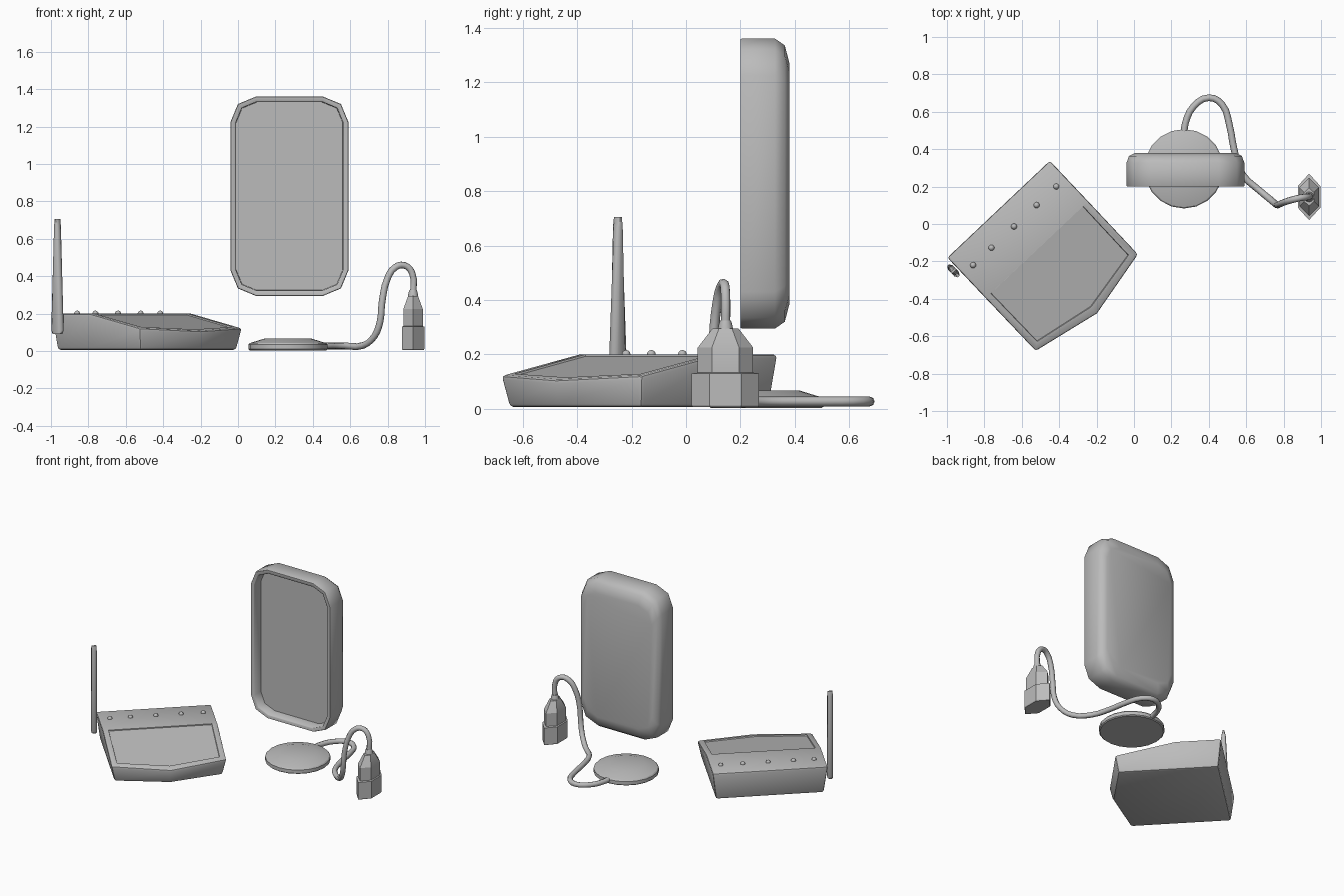
import bpy, bmesh, math
from mathutils import Vector, Matrix

if "Cube" in bpy.data.objects:
    bpy.data.objects.remove(bpy.data.objects["Cube"])

grey = bpy.data.materials.new("mid_grey")
grey.diffuse_color = (0.5, 0.5, 0.5, 1)
grey.use_nodes = True
grey.node_tree.nodes["Principled BSDF"].inputs["Base Color"].default_value = grey.diffuse_color


def finish(name, bm, angle=35):
    bmesh.ops.recalc_face_normals(bm, faces=bm.faces)
    me = bpy.data.meshes.new(name)
    bm.to_mesh(me)
    bm.free()
    me.shade_smooth()
    me.set_sharp_from_angle(angle=math.radians(angle))
    me.materials.append(grey)
    ob = bpy.data.objects.new(name, me)
    bpy.context.collection.objects.link(ob)
    return ob


def loft(name, rings, angle=35):
    """Skin a stack of rings and cap both ends."""
    bm = bmesh.new()
    vs = [[bm.verts.new(p) for p in r] for r in rings]
    n = len(vs[0])
    for a, b in zip(vs, vs[1:]):
        for i in range(n):
            j = (i + 1) % n
            bm.faces.new((a[i], a[j], b[j], b[i]))
    bm.faces.new(vs[0])
    bm.faces.new(vs[-1])
    return finish(name, bm, angle)


# Router frame: u runs along the rear edge, d runs from rear to front
U = Vector((0.727, 0.687, 0))
V = Vector((0.687, -0.727, 0))
ORIGIN = Vector((-1.0, -0.18, 0))


def rt(u, d, z):
    return ORIGIN + U * u + V * d + Vector((0, 0, z))


def top_z(d):
    return 0.2 - max(0, d - 0.3) * 0.2


# Router body: wedge with a bowed front and a recessed top panel
L = 0.757
bm = bmesh.new()
outline = [(0, 0), (L, 0), (L, 0.3), (L, 0.69), (L / 2, 0.77), (0, 0.69), (0, 0.3)]
top = [bm.verts.new(rt(u, d, top_z(d))) for u, d in outline]
bot = [bm.verts.new(rt(0.025 + u * (L - 0.05) / L, 0.022 + d * 0.94, 0.006)) for u, d in outline]
A, B, D, F, G, E, C = top
bm.faces.new((A, B, D, C))
bm.faces.new((C, D, F, G, E))
bm.faces.new(bot)
for i in range(7):
    j = (i + 1) % 7
    bm.faces.new((top[i], top[j], bot[j], bot[i]))
bmesh.ops.recalc_face_normals(bm, faces=bm.faces)
edges = [e for e in bm.edges if e.calc_face_angle(0) > math.radians(35)]
bmesh.ops.bevel(bm, geom=edges, offset=0.014, segments=2, profile=0.5, affect='EDGES')
bm.normal_update()
panel = max((f for f in bm.faces if 0.95 < f.normal.z < 0.995), key=lambda f: f.calc_area())
bmesh.ops.inset_region(bm, faces=[panel], thickness=0.036)
for v in sorted(panel.verts, key=lambda v: (v.co - ORIGIN).dot(V))[:2]:
    v.co += V * -0.026 + Vector((0, 0, 0.005))
bmesh.ops.inset_region(bm, faces=[panel], thickness=0.003, depth=-0.007)
finish("router_body", bm)

# Status lights
for i, u in enumerate((0.074, 0.209, 0.375, 0.541, 0.686)):
    bm = bmesh.new()
    bmesh.ops.create_uvsphere(bm, u_segments=12, v_segments=8, radius=0.016,
                              matrix=Matrix.Translation(rt(u, 0.125, 0.2)))
    finish(f"status_light_{i + 1}", bm, 60)

# Antenna: flat tapering blade on the left side
blade = [(-0.030, 0.09), (0.030, 0.09), (0.041, 0.11), (0.014, 0.67), (0.006, 0.705),
         (-0.006, 0.705), (-0.014, 0.67), (-0.041, 0.11)]
loft("antenna", [[rt(u, 0.075 + w * k, z) for w, z in blade]
                 for u, k in ((-0.040, 0.6), (-0.030, 1), (-0.016, 1), (-0.006, 0.6))], 50)


# Display: rounded shell with a recessed front
def rounded(y, ix, iz, r):
    hx, hz = 0.315 - ix, 0.5325 - iz
    pts = []
    for k, (sx, sz) in enumerate(((1, 1), (-1, 1), (-1, -1), (1, -1))):
        for s in range(3):
            a = math.radians(90 * k + 45 * s)
            pts.append((0.275 + sx * (hx - r) + r * math.cos(a), y,
                        0.8275 + sz * (hz - r) + r * math.sin(a)))
    return pts


loft("display", [rounded(0.272, 0.03, 0.03, 0.11), rounded(0.203, 0.028, 0.028, 0.11),
                 rounded(0.2, 0.024, 0.024, 0.115), rounded(0.2, 0.003, 0.003, 0.132),
                 rounded(0.205, 0, 0, 0.135),
                 rounded(0.327, 0, 0, 0.135), rounded(0.363, 0.013, 0.025, 0.13),
                 rounded(0.38, 0.045, 0.09, 0.11)], 50)


# Base puck: shallow lens-topped disc
def circle(cx, cy, z, r, n=20):
    return [(cx + r * math.cos(2 * math.pi * i / n), cy + r * math.sin(2 * math.pi * i / n), z)
            for i in range(n)]


loft("base_puck", [circle(0.267, 0.295, z, r) for z, r in
                   ((0.004, 0.205), (0.01, 0.212), (0.034, 0.212), (0.042, 0.205), (0.068, 0.12))], 30)

# Cable: round tube from the puck to the plug
path = [(0.267, 0.47, 0.027), (0.275, 0.54, 0.027), (0.32, 0.63, 0.027), (0.40, 0.675, 0.027),
        (0.47, 0.64, 0.027), (0.51, 0.53, 0.027), (0.535, 0.40, 0.027), (0.58, 0.265, 0.027),
        (0.67, 0.18, 0.03), (0.73, 0.13, 0.08), (0.76, 0.105, 0.16), (0.77, 0.102, 0.26),
        (0.80, 0.115, 0.39), (0.84, 0.128, 0.447), (0.89, 0.14, 0.458), (0.93, 0.145, 0.42),
        (0.937, 0.145, 0.30)]
cu = bpy.data.curves.new("cable", 'CURVE')
cu.dimensions = '3D'
cu.bevel_depth = 0.018
cu.bevel_resolution = 2
cu.use_fill_caps = True
sp = cu.splines.new('BEZIER')
sp.resolution_u = 3
sp.bezier_points.add(len(path) - 1)
for bp, p in zip(sp.bezier_points, path):
    bp.co = p
    bp.handle_left_type = bp.handle_right_type = 'AUTO'
cu.materials.append(grey)
bpy.context.collection.objects.link(bpy.data.objects.new("cable", cu))


# Plug: stretched hexagon tapering up to the cable
def hexagon(z, hx, hy, m):
    return [(0.936 + x, 0.145 + y, z) for x, y in
            ((0, hy), (-hx, m), (-hx, -m), (0, -hy), (hx, -m), (hx, m))]


loft("plug_body", [hexagon(0.006, 0.057, 0.119, 0.055), hexagon(0.012, 0.06, 0.124, 0.058),
                   hexagon(0.13, 0.06, 0.124, 0.058), hexagon(0.133, 0.052, 0.102, 0.05),
                   hexagon(0.225, 0.052, 0.102, 0.05), hexagon(0.295, 0.026, 0.048, 0.024)], 25)
loft("plug_collar", [circle(0.936, 0.145, z, r, 12) for z, r in
                     ((0.27, 0.03), (0.305, 0.026), (0.325, 0.02))], 35)
